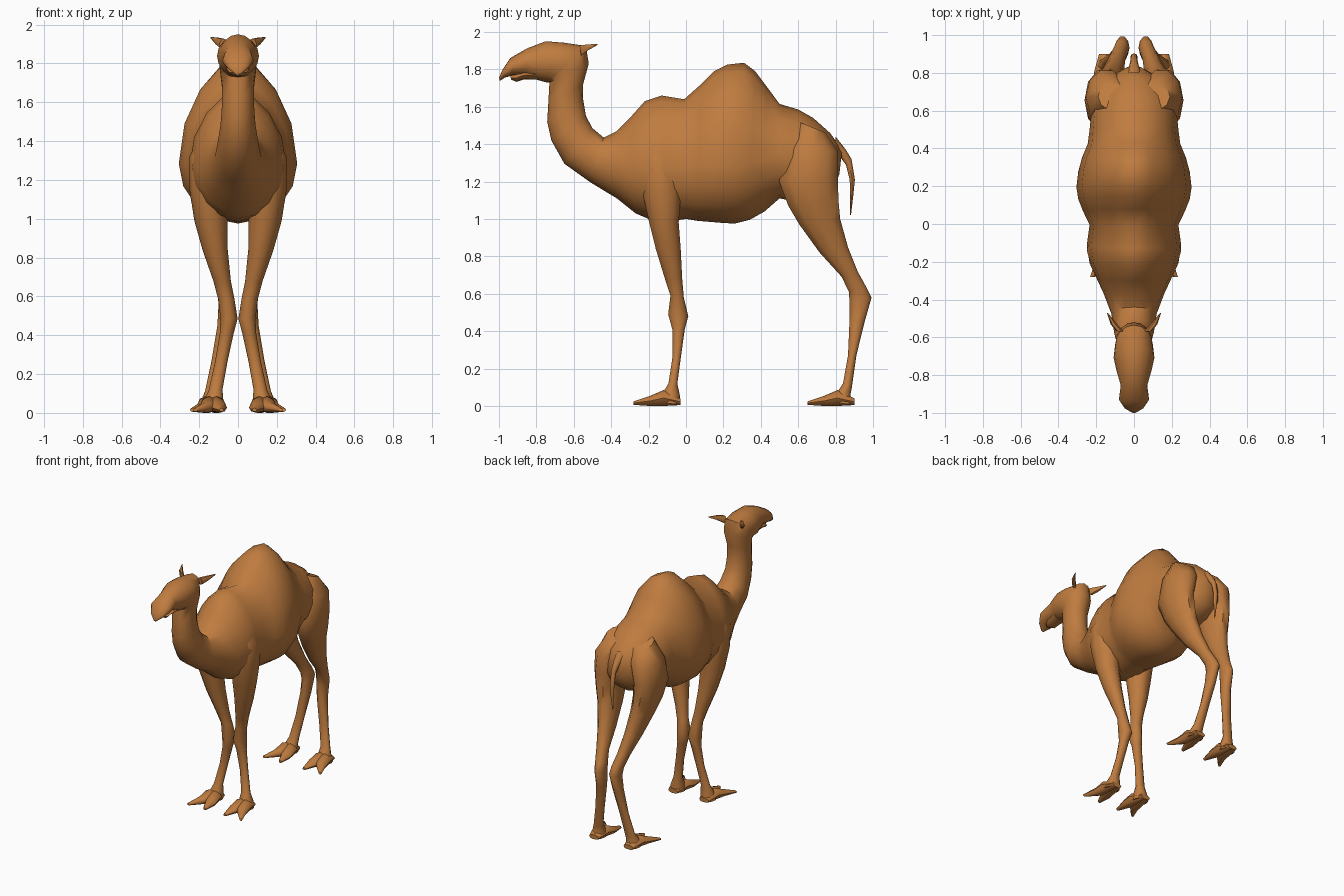
import bpy, bmesh, math

mat = bpy.data.materials.new("tan_hide")
mat.diffuse_color = (0.52, 0.20, 0.05, 1)


def loft(name, rings, segs=12, mirror=False, angle=50):
    """Skin through rings: (x, upper y, upper z, lower y, lower z, half width, widest fraction, roundness)."""
    bm = bmesh.new()
    loops = []
    for r in rings:
        x, ty, tz, by, bz, w = r[:6]
        k = r[6] if len(r) > 6 else 0.5
        p = r[7] if len(r) > 7 else 1.0
        loop = []
        for i in range(segs):
            a = 2 * math.pi * i / segs
            c, s = math.cos(a), math.sin(a)
            t = k + (1 - k) * s if s > 0 else k + k * s
            e = p if s > 0 else 1.0
            dx = math.copysign(abs(c) ** e, c) * w
            loop.append(bm.verts.new((x + dx, by + (ty - by) * t, bz + (tz - bz) * t)))
        loops.append(loop)
    for a, b in zip(loops, loops[1:]):
        for i in range(segs):
            j = (i + 1) % segs
            bm.faces.new((a[i], a[j], b[j], b[i]))
    bm.faces.new(loops[0][::-1])
    bm.faces.new(loops[-1])
    bmesh.ops.recalc_face_normals(bm, faces=bm.faces)
    me = bpy.data.meshes.new(name)
    bm.to_mesh(me)
    bm.free()
    me.materials.append(mat)
    ob = bpy.data.objects.new(name, me)
    bpy.context.collection.objects.link(ob)
    bpy.ops.object.select_all(action='DESELECT')
    bpy.context.view_layer.objects.active = ob
    ob.select_set(True)
    bpy.ops.object.shade_smooth_by_angle(angle=math.radians(angle))
    if mirror:
        ob.modifiers.new("mirror", 'MIRROR').use_mirror_merge = False
    return ob


# Torso with both humps, rump to chest
torso = [
    (0, .835, 1.37, .82, 1.24, .04),
    (0, .77, 1.46, .79, 1.16, .13),
    (0, .68, 1.54, .70, 1.10, .20),
    (0, .60, 1.585, .60, 1.09, .225),
    (0, .50, 1.615, .50, 1.11, .235, .45),
    (0, .43, 1.71, .42, 1.04, .245, .42, 1.2),
    (0, .37, 1.79, .34, .995, .275, .38, 1.3),
    (0, .31, 1.835, .26, .975, .295, .36, 1.3),
    (0, .22, 1.825, .18, .98, .305, .36, 1.3),
    (0, .15, 1.79, .12, .985, .295, .38, 1.3),
    (0, .08, 1.72, .06, .99, .27, .4, 1.2),
    (0, -.01, 1.64, 0, 1.0, .235, .42, 1.2),
    (0, -.13, 1.66, -.10, .985, .25, .42, 1.25),
    (0, -.22, 1.63, -.20, 1.0, .235, .42, 1.25),
    (0, -.30, 1.54, -.27, 1.03, .20, .45, 1.1),
    (0, -.37, 1.47, -.37, 1.11, .16),
]
# Neck curving up into the head, ending at the upper lip
neck_head = [
    (0, -.44, 1.435, -.51, 1.195, .12),
    (0, -.50, 1.485, -.65, 1.295, .105),
    (0, -.535, 1.55, -.72, 1.42, .09),
    (0, -.55, 1.64, -.742, 1.52, .083),
    (0, -.55, 1.72, -.735, 1.64, .083),
    (0, -.52, 1.83, -.73, 1.73, .095),
    (0, -.535, 1.925, -.745, 1.73, .10),
    (0, -.65, 1.942, -.765, 1.735, .108),
    (0, -.75, 1.95, -.80, 1.745, .093),
    (0, -.85, 1.912, -.86, 1.765, .07),
    (0, -.94, 1.86, -.92, 1.77, .08),
    (0, -.98, 1.80, -.97, 1.755, .05),
    (0, -1.0, 1.755, -.995, 1.738, .012),
]
loft("body_neck_and_head", torso + neck_head, 16)

# Lower jaw
loft("lower_jaw", [
    (0, -.80, 1.80, -.80, 1.745, .06),
    (0, -.87, 1.79, -.87, 1.745, .055),
    (0, -.91, 1.775, -.905, 1.733, .045),
    (0, -.94, 1.765, -.935, 1.745, .015),
], 8)

# Ears
loft("ears", [
    (.075, -.57, 1.93, -.56, 1.87, .02),
    (.105, -.535, 1.935, -.53, 1.895, .018),
    (.14, -.472, 1.937, -.472, 1.93, .003),
], 6, mirror=True)

# Front legs, shoulder to ankle
loft("front_legs", [
    (.12, -.20, 1.48, -.06, 1.48, .05),
    (.155, -.25, 1.32, -.03, 1.32, .095),
    (.155, -.24, 1.15, -.02, 1.15, .095),
    (.14, -.205, 1.0, -.035, .98, .085),
    (.118, -.165, .84, -.025, .84, .065),
    (.082, -.115, .68, -.018, .68, .045),
    (.06, -.085, .59, -.01, .58, .042),
    (.046, -.098, .49, .015, .48, .044),
    (.058, -.075, .41, -.005, .41, .036),
    (.085, -.072, .27, -.025, .27, .032),
    (.115, -.095, .12, -.045, .12, .035),
    (.125, -.13, .065, -.03, .055, .05),
    (.13, -.15, .015, -.03, .01, .055),
], 10, mirror=True)

# Hind legs, haunch to ankle
loft("hind_legs", [
    (.11, .60, 1.52, .75, 1.46, .08),
    (.145, .53, 1.38, .82, 1.36, .11),
    (.165, .49, 1.20, .82, 1.22, .097),
    (.155, .54, 1.07, .822, 1.10, .085),
    (.138, .60, .97, .83, 1.0, .073),
    (.112, .71, .82, .87, .85, .056),
    (.088, .83, .69, .92, .72, .043),
    (.068, .868, .61, .97, .63, .04),
    (.062, .872, .55, .995, .58, .038),
    (.07, .872, .45, .957, .45, .036),
    (.10, .865, .27, .912, .27, .036),
    (.132, .838, .12, .888, .10, .038),
    (.142, .80, .065, .88, .055, .05),
    (.145, .77, .015, .90, .01, .055),
], 10, mirror=True)

# Two spreading toes on each foot
for name, x, heel in (("front", .13, -.03), ("hind", .145, .90)):
    for side, tip in (("inner", -.045), ("outer", .09)):
        dx = .02 if side == "outer" else -.02
        loft(f"{name}_{side}_toes", [
            (x + dx * .5, heel, .04, heel, .005, .03),
            (x + dx, heel - .09, .085, heel - .09, 0, .045),
            (x + dx * 1.6, heel - .16, .055, heel - .16, 0, .042),
            (x + tip, heel - .25, .025, heel - .25, .006, .012),
        ], 8, mirror=True)

# Hanging tail
loft("tail", [
    (0, .80, 1.44, .80, 1.34, .035),
    (0, .855, 1.37, .825, 1.33, .025),
    (0, .885, 1.32, .855, 1.29, .018),
    (0, .903, 1.21, .875, 1.21, .018),
    (0, .895, 1.13, .878, 1.13, .014),
    (0, .882, 1.02, .878, 1.02, .003),
], 8)
